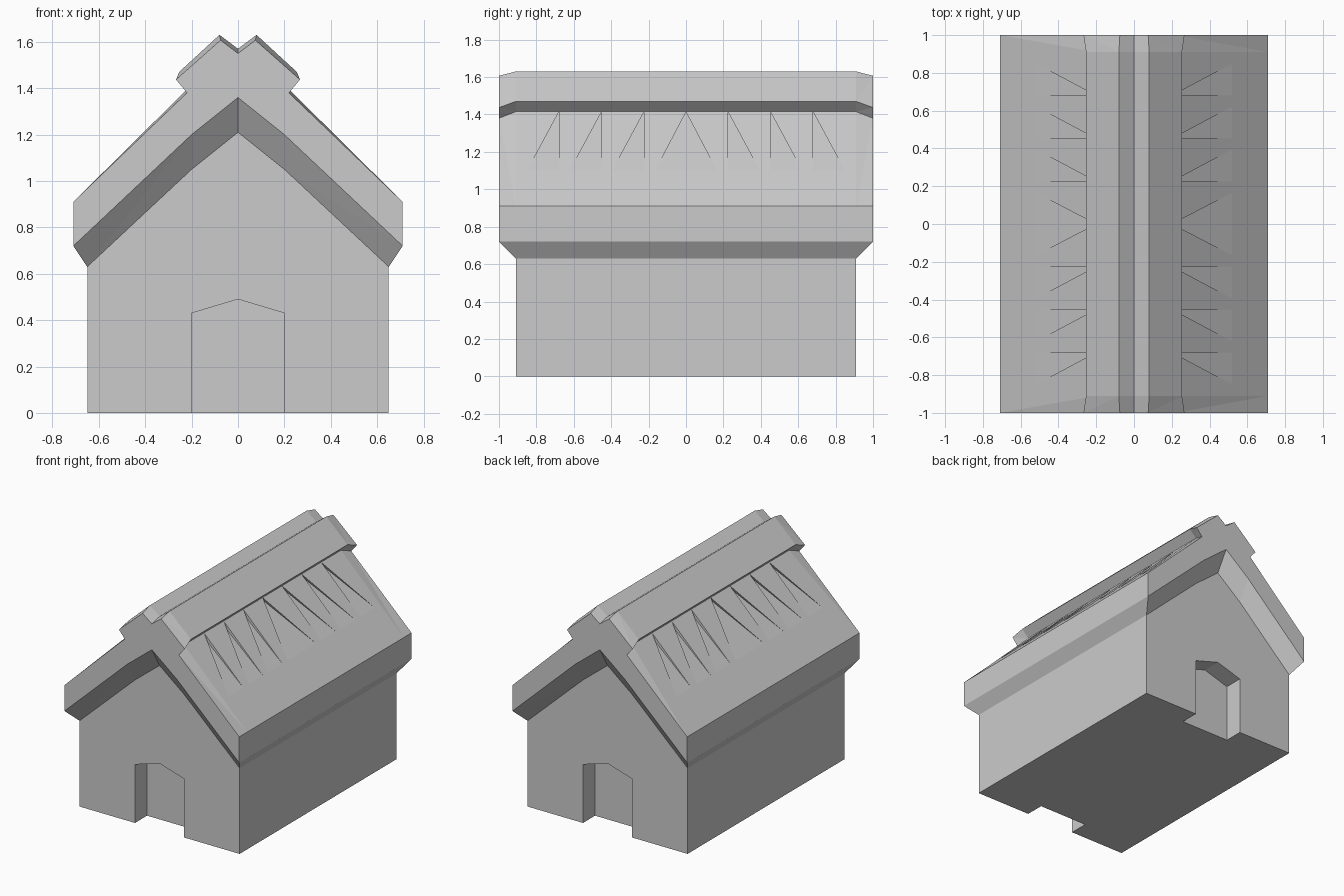
import bpy
import bmesh

if "Cube" in bpy.data.objects:
    bpy.data.objects.remove(bpy.data.objects["Cube"])


def finish(name, bm):
    bmesh.ops.remove_doubles(bm, verts=bm.verts, dist=1e-5)
    bmesh.ops.recalc_face_normals(bm, faces=bm.faces)
    mesh = bpy.data.meshes.new(name)
    bm.to_mesh(mesh)
    bm.free()
    ob = bpy.data.objects.new(name, mesh)
    bpy.context.collection.objects.link(ob)
    return ob


def prism(bm, profile, y0, y1):
    """Extrude a closed x-z profile along y."""
    a = [bm.verts.new((x, y0, z)) for x, z in profile]
    b = [bm.verts.new((x, y1, z)) for x, z in profile]
    bm.faces.new(a)
    bm.faces.new(b)
    n = len(a)
    for i in range(n):
        j = (i + 1) % n
        bm.faces.new((a[i], a[j], b[j], b[i]))


def mirrored(half):
    """Closed outline from a right half whose first and last points lie on x = 0."""
    return half + [(-x, z) for x, z in half[-2:0:-1]]


def cut(ob, cutter):
    mod = ob.modifiers.new("cut", 'BOOLEAN')
    mod.operation = 'DIFFERENCE'
    mod.solver = 'EXACT'
    mod.object = cutter
    cutter.hide_render = True
    cutter.hide_set(True)


# Gabled walls, tops tucked into the roof
bm = bmesh.new()
prism(bm, mirrored([(0, 0), (0.65, 0), (0.65, 0.68), (0.2, 1.10), (0, 1.26)]), -0.91, 0.91)
walls = finish("walls", bm)

# Doorway recesses, front and back
bm = bmesh.new()
door = mirrored([(0, -0.1), (0.2, -0.1), (0.2, 0.43), (0, 0.49)])
prism(bm, door, -1.1, -0.77)
prism(bm, door, 0.77, 1.1)
cut(walls, finish("doorway_cutter", bm))

# Roof with ridge cap: end and middle sections joined lengthwise
end = mirrored([(0, 1.55), (0.075, 1.607), (0.267, 1.437), (0.22, 1.38), (0.71, 0.91),
                (0.71, 0.72), (0.71, 0.72), (0.2, 1.2), (0, 1.36)])
mid = mirrored([(0, 1.57), (0.08, 1.63), (0.254, 1.47), (0.2, 1.415), (0.71, 0.91),
                (0.71, 0.72), (0.65, 0.63), (0.2, 1.05), (0, 1.21)])
bm = bmesh.new()
rings = [[bm.verts.new((x, y, z)) for x, z in sec]
         for y, sec in ((-1, end), (-0.91, mid), (0.91, mid), (1, end))]
n = len(mid)
for a, b in zip(rings, rings[1:]):
    for i in range(n):
        j = (i + 1) % n
        # split skewed quads from the end section towards the middle
        if a is rings[0]:
            bm.faces.new((a[i], a[j], b[j]))
            bm.faces.new((a[i], b[j], b[i]))
        elif b is rings[3]:
            bm.faces.new((b[i], b[j], a[j]))
            bm.faces.new((b[i], a[j], a[i]))
        else:
            bm.faces.new((a[i], a[j], b[j], b[i]))
for ring in (rings[0], rings[3]):
    half = n // 2
    # cap in quads either side of the centre line
    for i in range(half):
        j, k, m = i + 1, (n - i) % n, n - i - 1
        quad = [ring[i], ring[j], ring[m], ring[k]]
        quad = list(dict.fromkeys(quad))
    # outline without the doubled eave point
    outline = [v for i, v in enumerate(ring) if (v.co - ring[i - 1].co).length > 1e-6]
    bm.faces.new(outline)
roof = finish("roof", bm)

# Shallow triangular notches below the ridge cap
bm = bmesh.new()
notches = [(0, -0.18, 0.18)]
for s in (-1, 1):
    notches += [(s * y, s * y, s * (y + 0.185)) for y in (0.225, 0.452, 0.68)]
for side in (-1, 1):
    for top, b0, b1 in notches:
        v = [bm.verts.new((side * x, y, z)) for x, y, z in (
            (0.165, top, 1.413), (0.225, top, 1.413),
            (0.552, b0, 1.07), (0.552, b1, 1.07))]
        for f in ((0, 1, 2), (0, 3, 1), (0, 2, 3), (1, 3, 2)):
            bm.faces.new([v[i] for i in f])
cut(roof, finish("roof_notch_cutter", bm))
